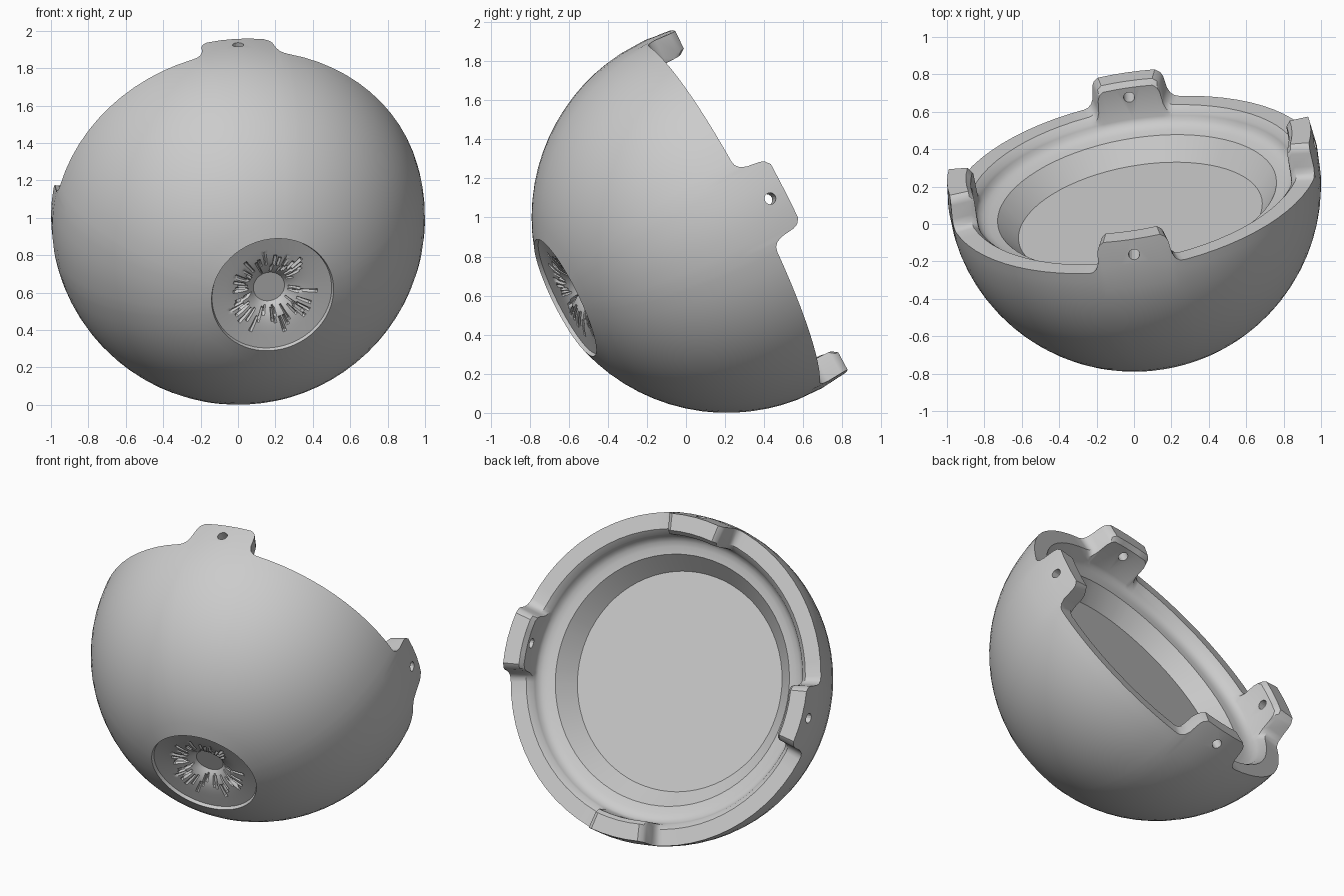
import bpy, bmesh, math, random
from mathutils import Vector

random.seed(4)
if "Cube" in bpy.data.objects:
    bpy.data.objects.remove(bpy.data.objects["Cube"])

CENTRE = Vector((0, 0.21, 1))
OPEN_AXIS = Vector((-0.155, 0.88, 0.45)).normalized()    # out of the open back
IRIS_AXIS = Vector((-0.196, 0.878, 0.436)).normalized()  # away from the iris
IRIS_R = 0.333
IRIS_H = -math.sqrt(1 - IRIS_R ** 2)
TAB_TURN = 3.7

grey = bpy.data.materials.new("plain grey")
grey.use_nodes = True
grey.diffuse_color = (0.6, 0.6, 0.6, 1)
grey.node_tree.nodes["Principled BSDF"].inputs["Base Color"].default_value = (0.6, 0.6, 0.6, 1)


def place(axis, deg, r, h):
    """Point at an angle, radius and height around an axis through the centre."""
    up = (Vector((0, 0, 1)) - axis * axis.z).normalized()
    side = axis.cross(up)
    t = math.radians(deg)
    return CENTRE + axis * h + (side * math.cos(t) + up * math.sin(t)) * r


def skin(name, rings, cap_first, cap_last, angle):
    """Join closed rings of points into a smooth shaded object."""
    bm = bmesh.new()
    rows = [[bm.verts.new(p) for p in ring] for ring in rings]
    for a, b in zip(rows, rows[1:]):
        for i in range(len(a)):
            j = (i + 1) % len(a)
            bm.faces.new((a[i], a[j], b[j], b[i]))
    if cap_first:
        bm.faces.new(rows[0])
    if cap_last:
        bm.faces.new(rows[-1])
    bmesh.ops.recalc_face_normals(bm, faces=bm.faces)
    mesh = bpy.data.meshes.new(name)
    bm.to_mesh(mesh)
    bm.free()
    mesh.materials.append(grey)
    obj = bpy.data.objects.new(name, mesh)
    bpy.context.collection.objects.link(obj)
    smooth(obj, angle)
    return obj


def smooth(obj, angle):
    bpy.ops.object.select_all(action='DESELECT')
    obj.select_set(True)
    bpy.context.view_layer.objects.active = obj
    bpy.ops.object.shade_smooth_by_angle(angle=math.radians(angle))


# Rim outline: four rounded tabs with plain rim between them
half_tab = [(15, 0), (13.6, 0.005), (12.4, 0.022), (11.6, 0.055), (11.1, 0.13),
            (10.5, 0.155), (9, 0.175), (4.5, 0.175)]
tab = [(-d, h) for d, h in half_tab] + [(0, 0.175)] + [(d, h) for d, h in reversed(half_tab)]
columns = []
for quarter in range(4):
    start = quarter * 90 + TAB_TURN
    columns += [(start + d, h) for d, h in tab]
    columns += [(start + d, 0) for d in range(20, 75, 5)]


def rim_ring(rule):
    return [place(OPEN_AXIS, d, *rule(h)) for d, h in columns]


def ball(h):
    return math.sqrt(1 - h * h), h


# Recess under the iris, then the outer ball
rings = [[place(IRIS_AXIS, d, r, IRIS_H + depth) for d, h in columns]
         for r, depth in [(0.3, 0.14), (0.326, 0.02)]]
first, last, count = math.asin(IRIS_R), math.radians(84), 14
for k in range(count + 1):
    w = k / count
    phi = first + (last - first) * w
    axis = IRIS_AXIS.lerp(OPEN_AXIS, w).normalized()
    rings.append([place(axis, d, math.sin(phi), -math.cos(phi)) for d, h in columns])

# Rim, chamfer and inner wall follow the tabs
rings += [rim_ring(lambda h: ball(h * 0.5 - 0.05)),
          rim_ring(ball),
          rim_ring(lambda h: (0.9 - h * 0.1, h)),
          rim_ring(lambda h: (0.87 - h * 0.05, h - 0.03))]

# Rounded groove, sloping wall and flat floor of the socket
for r, h in [(0.863, -0.045), (0.852, -0.067), (0.83, -0.085), (0.8, -0.096),
             (0.755, -0.104), (0.66, -0.22)]:
    rings.append(rim_ring(lambda _: (r, h)))
shell = skin("eye_shell", rings, True, True, 30)

# Screw hole through each tab
cutters = []
for quarter in range(4):
    deg = quarter * 90 + TAB_TURN
    inner, outer = place(OPEN_AXIS, deg, 0.7, 0.088), place(OPEN_AXIS, deg, 1.15, 0.088)
    bpy.ops.mesh.primitive_cylinder_add(
        vertices=16, radius=0.03, depth=0.45, location=(inner + outer) / 2,
        rotation=(outer - inner).to_track_quat('Z', 'Y').to_euler())
    cutter = bpy.context.object
    cutter.name = "hole_cutter"
    cutter.hide_render = True
    cutter.data.materials.append(grey)
    cutters.append(cutter)
    mod = shell.modifiers.new("screw_hole", 'BOOLEAN')
    mod.operation = 'DIFFERENCE'
    mod.solver = 'EXACT'
    mod.object = cutter
bpy.context.view_layer.update()
evaluated = shell.evaluated_get(bpy.context.evaluated_depsgraph_get())
cut_mesh = bpy.data.meshes.new_from_object(evaluated)
shell.modifiers.clear()
shell.data = cut_mesh
for cutter in cutters:
    bpy.data.objects.remove(cutter)
smooth(shell, 30)

# Iris dish with random radial grooves around a sunken flat pupil
SPOKES = 144
grooves = []
for j in range(SPOKES):
    cut = random.uniform(0.008, 0.022) if random.random() < 0.4 else 0
    inside = random.uniform(0.1, 0.17)
    grooves.append((inside, inside + random.uniform(0.03, 0.09), cut))
radii = [0.326, 0.3, 0.26] + [0.25 - 0.01 * k for k in range(16)] + [0.085]
iris_rings = []
for r in radii:
    slope = (0.326 - r) / 0.241
    depth = 0.02 + 0.025 * slope + 0.055 * slope ** 5
    ring = []
    for j, (low, high, cut) in enumerate(grooves):
        extra = cut if low < r < high else 0
        ring.append(place(IRIS_AXIS, j * 360 / SPOKES, r, IRIS_H + depth + extra))
    iris_rings.append(ring)
iris = skin("iris", iris_rings, False, True, 35)

# An open dish must face outward, along the front of the ball
if iris.data.polygons[-1].normal.dot(IRIS_AXIS) > 0:
    iris.data.flip_normals()
